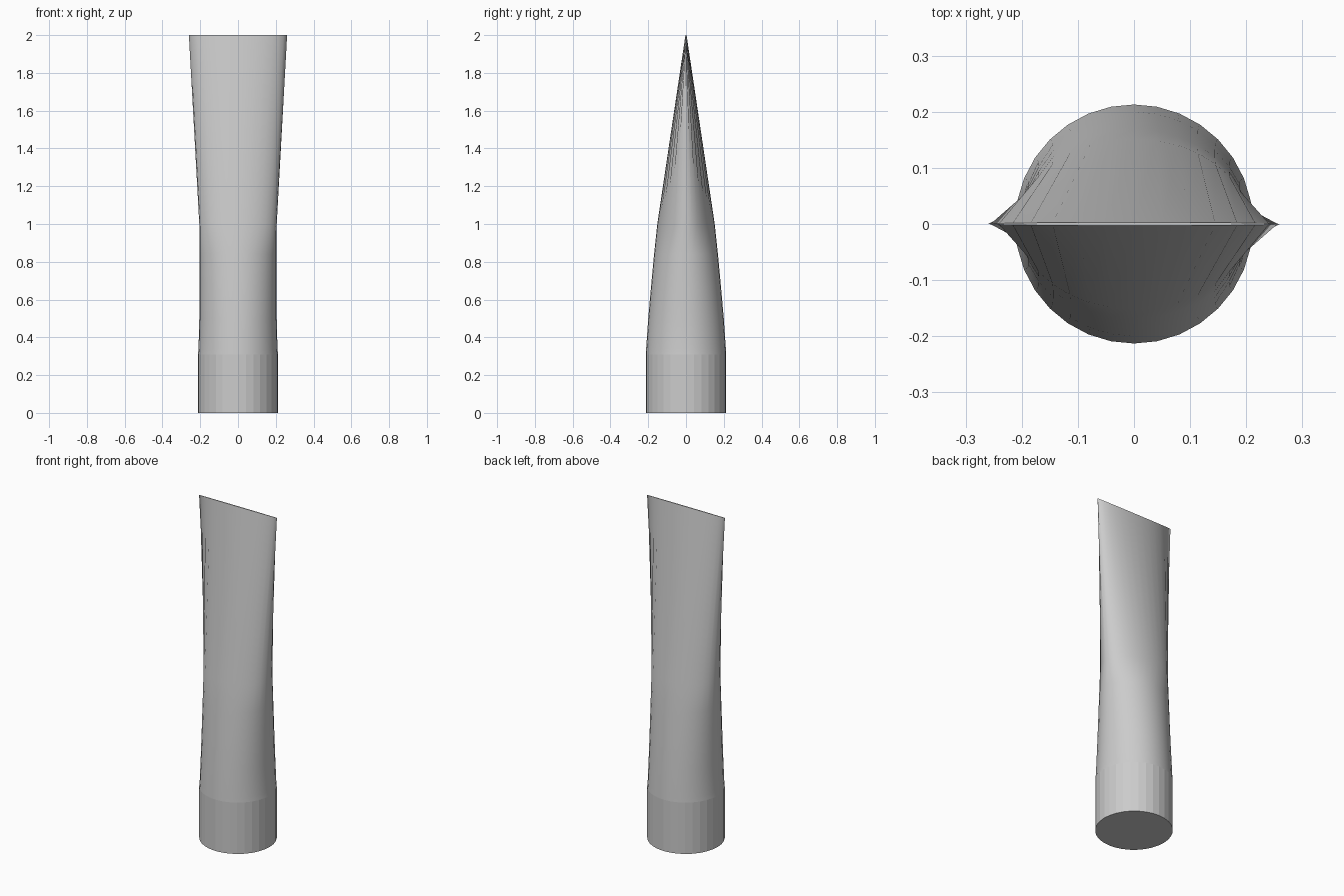
import bpy, bmesh, math

cube = bpy.data.objects.get("Cube")
if cube:
    bpy.data.objects.remove(cube, do_unlink=True)

SIDES = 32

grey = bpy.data.materials.new("light_grey")
grey.use_nodes = True
colour = (0.6, 0.6, 0.6, 1.0)
grey.diffuse_color = colour
grey.node_tree.nodes["Principled BSDF"].inputs["Base Color"].default_value = colour


def loft(name, sections, close_bottom, close_top, smooth):
    """Skin a stack of elliptical rings given as (z, half width, half depth)."""
    bm = bmesh.new()
    rings = []
    for z, rx, ry in sections:
        ring = []
        for i in range(SIDES):
            a = math.tau * i / SIDES
            ring.append(bm.verts.new((rx * math.cos(a), ry * math.sin(a), z)))
        rings.append(ring)
    for low, high in zip(rings, rings[1:]):
        for i in range(SIDES):
            j = (i + 1) % SIDES
            bm.faces.new((low[i], low[j], high[j], high[i]))
    if close_bottom:
        bm.faces.new(rings[0][::-1])
    if close_top:
        bm.faces.new(rings[-1])
    mesh = bpy.data.meshes.new(name)
    bm.to_mesh(mesh)
    bm.free()
    mesh.materials.append(grey)
    obj = bpy.data.objects.new(name, mesh)
    bpy.context.collection.objects.link(obj)
    if smooth:
        bpy.ops.object.select_all(action="DESELECT")
        obj.select_set(True)
        bpy.context.view_layer.objects.active = obj
        bpy.ops.object.shade_smooth_by_angle(angle=math.radians(30))
    return obj


# Faceted screw cap the tube stands on
loft("cap", [(0, 0.212, 0.213), (0.31, 0.212, 0.213)], True, False, False)

# Soft tube body, round at the shoulder and pinched flat at the top crimp
body = [
    (0.31, 0.212, 0.213),
    (0.34, 0.209, 0.211),
    (0.50, 0.205, 0.200),
    (0.67, 0.204, 0.185),
    (0.84, 0.204, 0.169),
    (1.00, 0.205, 0.152),
    (2.00, 0.260, 0.003),
]
loft("tube_body", body, False, True, True)
